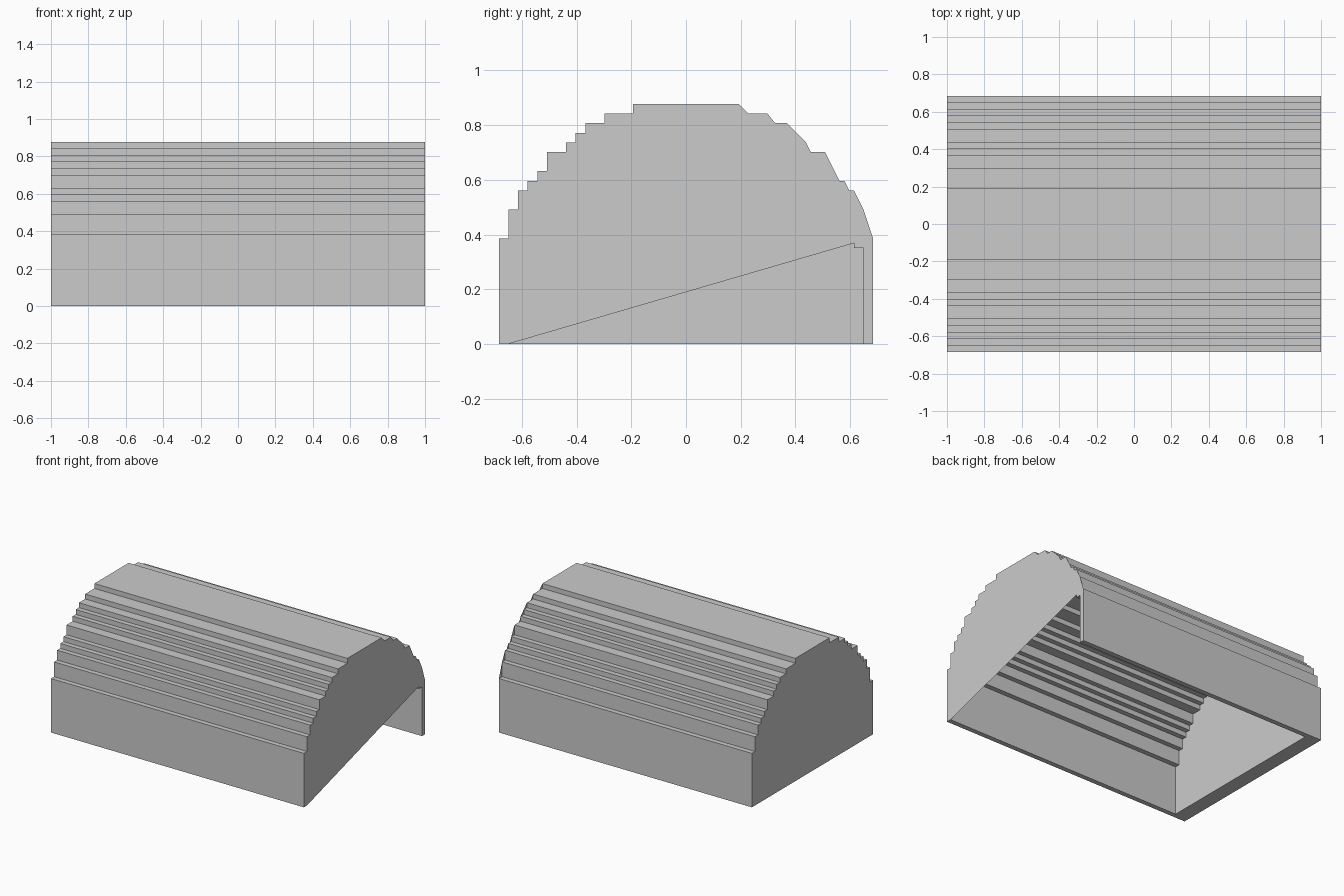
import bpy, bmesh

if "Cube" in bpy.data.objects:
    bpy.data.objects.remove(bpy.data.objects["Cube"])

U = 2 / 57  # block size: every step is a whole number of these

# Half profile steps: (half width, height) of each tread's outer corner, low to high
STEPS = [(19.5, 11), (18.5, 14), (17.5, 16), (16.5, 17), (15.5, 18), (14.5, 20),
         (12.5, 21), (11.5, 22), (10.5, 23), (8.5, 24), (5.5, 25)]


def stair(inset):
    """Stepped half arch from the ground up to the crown, on the +y side."""
    pts, z = [], 0
    for y, top in STEPS:
        pts += [(y - inset, z), (y - inset, top - inset)]
        z = top - inset
    return pts


def arch(inset):
    half = stair(inset)
    return [(-y, z) for y, z in half] + half[::-1]


def make_object(name, bm):
    bmesh.ops.remove_doubles(bm, verts=bm.verts, dist=1e-5)
    bmesh.ops.recalc_face_normals(bm, faces=bm.faces)
    mesh = bpy.data.meshes.new(name)
    bm.to_mesh(mesh)
    bm.free()
    obj = bpy.data.objects.new(name, mesh)
    bpy.context.collection.objects.link(obj)
    return obj


def face(bm, pts):
    return bm.faces.new([bm.verts.new((x, y * U, z * U)) for x, y, z in pts])


def strip(bm, profile, x0, x1):
    for (ya, za), (yb, zb) in zip(profile, profile[1:]):
        face(bm, [(x0, ya, za), (x1, ya, za), (x1, yb, zb), (x0, yb, zb)])


outer, inner = arch(0), arch(1)
x_in = -1 + 3 * U  # inside of the thick closed end

# Vault shell with its closed end
bm = bmesh.new()
strip(bm, outer, -1, 1)
strip(bm, inner, x_in, 1)
face(bm, [(-1, y, z) for y, z in outer])
face(bm, [(x_in, y, z) for y, z in inner])
for s in (-1, 1):  # bottom rims of the long walls
    face(bm, [(-1, 19.5 * s, 0), (1, 19.5 * s, 0), (1, 18.5 * s, 0), (x_in, 18.5 * s, 0)])
face(bm, [(-1, -19.5, 0), (-1, 19.5, 0), (x_in, 18.5, 0), (x_in, -18.5, 0)])
make_object("vault", bm)

# Thin open end: stepped front edge, sloped back edge, slanted opening below
sloped = [(5.5, 25), (6.5, 24), (8.5, 24), (9.3, 23), (10.5, 23), (11.5, 22), (12.5, 21),
          (13, 20), (14.5, 20), (16, 17), (16.5, 17), (17, 16), (17.5, 16), (18.5, 14),
          (19.5, 11), (19.5, 0)]
opening = [(18.5, 0), (18.5, 10), (17.5, 10), (17.5, 10.5), (-18.5, 0)]
bm = bmesh.new()
end = face(bm, [(1, y, z) for y, z in
                [(-y, z) for y, z in stair(0)] + sloped + opening])
end.normal_update()
if end.normal.x < 0:
    end.normal_flip()
mesh = bpy.data.meshes.new("open_end")
bm.to_mesh(mesh)
bm.free()
bpy.context.collection.objects.link(bpy.data.objects.new("open_end", mesh))
